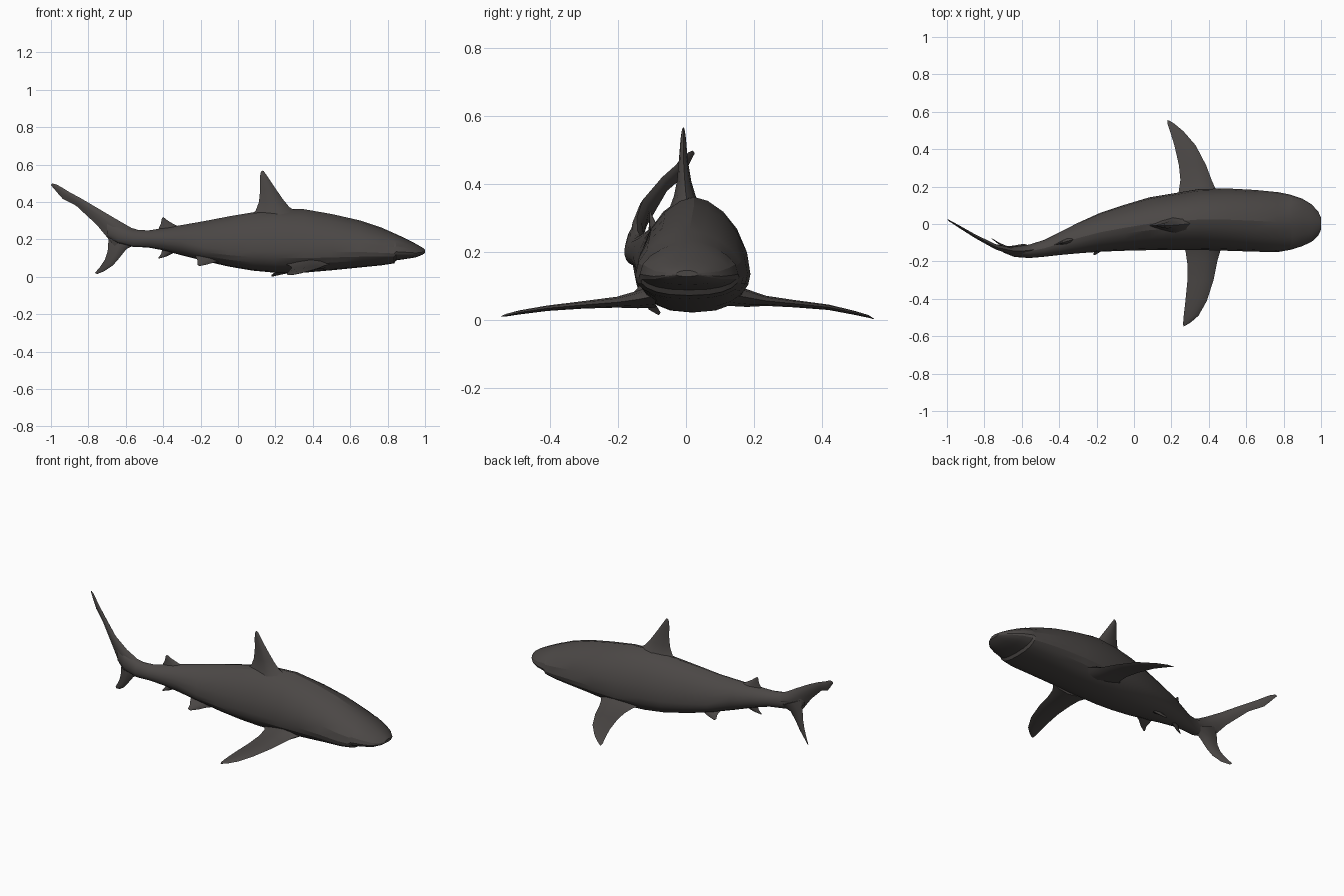
import bpy, bmesh, math
from mathutils import Vector

skin = bpy.data.materials.new("charcoal skin")
skin.diffuse_color = (0.07, 0.063, 0.06, 1)


def loft(name, rings, angle=30):
    """Closed skin through a list of equal-length point rings."""
    bm = bmesh.new()
    loops = [[bm.verts.new(p) for p in ring] for ring in rings]
    n = len(loops[0])
    for a, b in zip(loops, loops[1:]):
        for i in range(n):
            j = (i + 1) % n
            bm.faces.new((a[i], a[j], b[j], b[i]))
    bm.faces.new(loops[0])
    bm.faces.new(loops[-1])
    bmesh.ops.remove_doubles(bm, verts=bm.verts, dist=0.0003)
    bmesh.ops.recalc_face_normals(bm, faces=bm.faces)
    mesh = bpy.data.meshes.new(name)
    bm.to_mesh(mesh)
    bm.free()
    mesh.materials.append(skin)
    ob = bpy.data.objects.new(name, mesh)
    bpy.context.collection.objects.link(ob)
    bpy.ops.object.select_all(action='DESELECT')
    ob.select_set(True)
    bpy.context.view_layer.objects.active = ob
    bpy.ops.object.shade_smooth_by_angle(angle=math.radians(angle))
    return ob


def spow(v, p):
    return math.copysign(abs(v) ** p, v)


# Body stations: x, y of one side, y of other side, bottom z, top z
stations = [
    (1.00, -.030, .035, .128, .146), (.985, -.062, .066, .118, .157),
    (.95, -.095, .105, .104, .177), (.90, -.118, .135, .096, .203),
    (.845, -.136, .154, .088, .229), (.835, -.138, .157, .072, .233),
    (.77, -.150, .170, .062, .262), (.65, -.148, .182, .050, .302),
    (.50, -.143, .190, .035, .336), (.35, -.139, .187, .022, .362),
    (.20, -.138, .162, .022, .362), (.08, -.140, .142, .033, .345),
    (-.05, -.143, .103, .055, .323), (-.18, -.148, .060, .085, .298),
    (-.30, -.157, .006, .115, .277), (-.40, -.166, -.045, .142, .260),
    (-.48, -.175, -.085, .157, .248), (-.56, -.182, -.110, .160, .253),
    (-.64, -.176, -.125, .180, .275), (-.70, -.152, -.126, .215, .300),
]
N = 20
rings = []
for x, y0, y1, zb, zt in stations:
    yc, w = (y0 + y1) / 2, (y1 - y0) / 2
    zw = zb + (zt - zb) * (.33 if x > -.2 else .45)   # widest level
    ring = []
    for k in range(N):
        a = 2 * math.pi * k / N
        c, s = math.cos(a), math.sin(a)
        y = yc + w * spow(c, 1.2 if s > 0 else .8)
        ring.append((x, y, zw + s * ((zt - zw) if s > 0 else (zw - zb))))
    rings.append(ring)
loft("body", rings, 20)


def fin(name, sections, axis):
    """Lens-shaped fin through (leading point, trailing point, half thickness)."""
    shape = [(0, 0), (.15, .7), (.4, 1), (.7, .6), (1, 0),
             (.7, -.6), (.4, -1), (.15, -.7)]
    axis = Vector(axis)
    return loft(name, [[Vector(a).lerp(Vector(b), f) + axis * t * h
                        for f, t in shape] for a, b, h in sections], 40)


def upright(name, rows, path):
    """Vertical fin from (lead x, lead z, trail x, trail z, half thickness)."""
    fin(name, [((a, path(a), b), (c, path(c), d), h)
               for a, b, c, d, h in rows], (0, 1, 0))


def spine(x):
    """Sideways bend of the tail."""
    pts = [(-1, .025), (-.9, -.035), (-.8, -.095), (-.7, -.14), (-.6, -.148),
           (-.5, -.13), (-.4, -.105), (-.3, -.075), (-.1, -.03), (.2, .0)]
    for (xa, ya), (xb, yb) in zip(pts, pts[1:]):
        if x <= xb:
            return ya + (yb - ya) * (x - xa) / (xb - xa)
    return 0


# Back fins
upright("dorsal_fin", [
    (.34, .335, .05, .315, .050), (.275, .372, .095, .355, .032),
    (.24, .415, .112, .400, .021), (.195, .480, .118, .460, .013),
    (.155, .540, .117, .525, .008), (.138, .565, .120, .555, .004),
    (.130, .568, .124, .562, .001)], lambda x: -.008 + max(0, x - .2) * .1)
upright("second_dorsal_fin", [
    (-.28, .255, -.43, .235, .022), (-.335, .277, -.422, .265, .010),
    (-.375, .300, -.412, .285, .006), (-.400, .320, -.408, .310, .002)], spine)
upright("anal_fin", [
    (-.29, .135, -.42, .165, .022), (-.345, .128, -.405, .145, .010),
    (-.385, .108, -.412, .120, .006), (-.425, .097, -.425, .105, .002)], spine)

# Tail lobes
upright("upper_tail_lobe", [
    (-.50, .240, -.58, .165, .030), (-.57, .262, -.66, .165, .026),
    (-.64, .302, -.695, .205, .019), (-.73, .355, -.755, .278, .014),
    (-.84, .420, -.865, .380, .010), (-.90, .452, -.915, .406, .008),
    (-.935, .474, -.938, .418, .007), (-.97, .494, -.962, .445, .005),
    (-.992, .499, -.985, .473, .004), (-1.0, .492, -.997, .486, .001)], spine)
upright("lower_tail_lobe", [
    (-.53, .180, -.68, .245, .026), (-.595, .150, -.693, .190, .018),
    (-.635, .100, -.697, .135, .011), (-.67, .060, -.712, .092, .008),
    (-.715, .030, -.738, .052, .005), (-.755, .014, -.764, .022, .002)],
    lambda x: spine(x) + max(0, -.62 - x) * .25)

# Pectoral fins: lead x, lead y, trail x, trail y, z, half thickness
pectorals = {
    "right_pectoral_fin": [
        (.50, -.090, .24, -.090, .070, .034), (.462, -.142, .275, -.142, .060, .026),
        (.445, -.200, .285, -.210, .052, .016), (.425, -.300, .285, -.310, .044, .011),
        (.390, -.410, .275, -.410, .034, .008), (.345, -.490, .266, -.490, .022, .006),
        (.305, -.525, .262, -.535, .014, .004), (.275, -.543, .266, -.547, .010, .001)],
    "left_pectoral_fin": [
        (.48, .130, .20, .120, .075, .034), (.435, .190, .238, .165, .064, .026),
        (.415, .235, .248, .235, .056, .015), (.385, .315, .240, .315, .048, .011),
        (.330, .420, .216, .420, .037, .008), (.265, .495, .193, .495, .021, .006),
        (.215, .537, .178, .540, .010, .004), (.190, .552, .180, .555, .003, .001)],
}
for name, rows in pectorals.items():
    fin(name, [((a, b, z), (c, d, z), h) for a, b, c, d, z, h in rows], (0, 0, 1))

# Pelvic fins, splayed to both sides of the belly
for side, name in ((-1, "right_pelvic_fin"), (1, "left_pelvic_fin")):
    def out(x, d):
        return spine(x) - .015 + side * d
    rows = [(-.06, .085, -.23, .130, .035, .016), (-.125, .078, -.225, .105, .060, .010),
            (-.165, .066, -.215, .085, .080, .006), (-.205, .058, -.218, .066, .095, .002)]
    fin(name, [((a, out(a, d), b), (c, out(c, d), e), h)
               for a, b, c, e, d, h in rows], (0, .8, side * .6))
